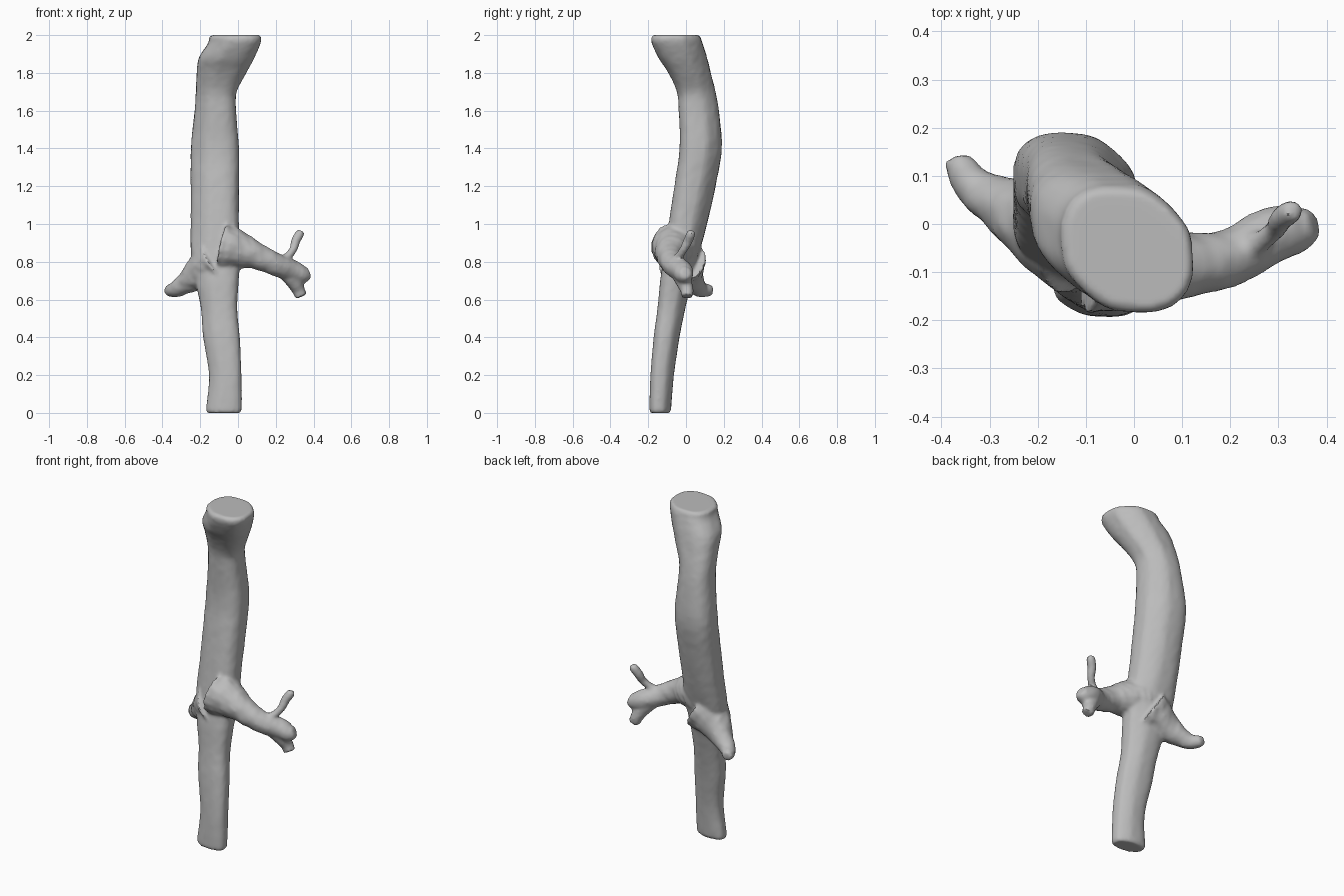
import bpy, bmesh, math, random
from mathutils import Vector

random.seed(4)
if "Cube" in bpy.data.objects:
    bpy.data.objects.remove(bpy.data.objects["Cube"])

bark = bpy.data.materials.new("grey_bark")
bark.use_nodes = True
colour = (0.5, 0.5, 0.5, 1)
bark.diffuse_color = colour
bark.node_tree.nodes["Principled BSDF"].inputs["Base Color"].default_value = colour


def spline(rows, steps=5):
    """Smooth curve through rows of numbers."""
    rows = [Vector(r) for r in rows]
    out = []
    for i in range(len(rows) - 1):
        a, b, c, d = rows[max(i - 1, 0)], rows[i], rows[i + 1], rows[min(i + 2, len(rows) - 1)]
        for k in range(steps):
            t = k / steps
            out.append(b + (c - a) * t / 2 + (a * 2 - b * 5 + c * 4 - d) * t * t / 2
                       + (b * 3 - a - c * 3 + d) * t ** 3 / 2)
    return out + [rows[-1]]


def loft(bm, rings):
    """Skin a closed tube over rings of points."""
    rings = [[bm.verts.new(p) for p in ring] for ring in rings]
    n = len(rings[0])
    for a, b in zip(rings, rings[1:]):
        for i in range(n):
            j = (i + 1) % n
            bm.faces.new((a[i], a[j], b[j], b[i]))
    bm.faces.new(rings[0][::-1])
    bm.faces.new(rings[-1])


def trunk_ring(row, n=32):
    z, x0, x1, y0, y1 = row
    ring = []
    for i in range(n):
        a = math.tau * i / n
        c, s = math.cos(a), math.sin(a)
        r = (1.04 - 0.2 * c * s) if c * s > 0 else 1.04 - 0.25 * c * s
        r = 1 + (r - 1) * abs(math.sin(2 * a)) + random.uniform(-0.012, 0.012)
        ring.append(((x0 + x1 + (x1 - x0) * c * r) / 2,
                     (y0 + y1 + (y1 - y0) * s * r) / 2, z))
    return ring


def branch(bm, rows, n=16):
    path = spline([r[:3] for r in rows])
    radii = spline([(r[3], 0, 0) for r in rows])
    rings = []
    for i, p in enumerate(path):
        way = (path[min(i + 1, len(path) - 1)] - path[max(i - 1, 0)]).normalized()
        u = way.cross(Vector((0.3, 1, 0.1))).normalized()
        v = way.cross(u)
        rings.append([p + (u * math.cos(math.tau * k / n) + v * math.sin(math.tau * k / n))
                      * radii[i].x * random.uniform(0.95, 1.05) for k in range(n)])
    loft(bm, rings)


bm = bmesh.new()

# Bowed trunk: height, then left/right and front/back limits
trunk = [
    (0, -.16, .01, -.185, -.09), (.02, -.168, .018, -.192, -.08),
    (.2, -.152, .017, -.187, -.065), (.4, -.183, .008, -.17, -.035),
    (.55, -.195, -.005, -.15, -.005), (.7, -.225, .002, -.135, .03),
    (.85, -.248, .012, -.112, .07), (1, -.248, .003, -.09, .11),
    (1.2, -.248, .003, -.06, .155), (1.4, -.248, .003, -.032, .188),
    (1.6, -.228, -.012, -.037, .172), (1.7, -.222, -.008, -.047, .155),
    (1.8, -.217, .042, -.092, .13), (1.88, -.205, .085, -.145, .11),
    (1.96, -.155, .118, -.18, .085), (1.99, -.15, .12, -.18, .075),
    (2, -.135, .112, -.17, .068)]
loft(bm, [trunk_ring(r) for r in spline(trunk)])

# Left branch with its broken end, lower stub and upright twig
branch(bm, [(-.08, -.06, .88, .13), (.01, -.075, .86, .1), (.1, -.085, .83, .072),
            (.2, -.07, .785, .06), (.28, -.025, .755, .058),
            (.34, -.01, .735, .05), (.375, 0, .745, .03)])
branch(bm, [(.25, -.04, .75, .045), (.3, -.01, .69, .042), (.32, .005, .65, .035),
            (.335, .005, .615, .033)])
branch(bm, [(.22, -.06, .79, .035), (.265, -.035, .83, .023), (.295, -.01, .87, .022),
            (.305, .01, .91, .025), (.325, .025, .945, .025), (.332, .03, .965, .02)])

# Right knot branch
branch(bm, [(-.12, -.02, .8, .13), (-.2, .005, .745, .092), (-.27, .04, .69, .06),
            (-.33, .075, .655, .043), (-.36, .12, .648, .033), (-.367, .14, .645, .024)])

mesh = bpy.data.meshes.new("tree_trunk")
bmesh.ops.recalc_face_normals(bm, faces=bm.faces)
bm.to_mesh(mesh)
bm.free()
mesh.materials.append(bark)
tree = bpy.data.objects.new("tree_trunk", mesh)
bpy.context.collection.objects.link(tree)

# Fuse the limbs into one skin and soften the joints
remesh = tree.modifiers.new("fuse", 'REMESH')
remesh.mode = 'VOXEL'
remesh.voxel_size = 0.01
remesh.use_smooth_shade = True
soften = tree.modifiers.new("soften", 'SMOOTH')
soften.factor = 0.5
soften.iterations = 5
bpy.context.view_layer.objects.active = tree
tree.select_set(True)
for name in ("fuse", "soften"):
    bpy.ops.object.modifier_apply(modifier=name)
bpy.ops.object.shade_smooth_by_angle(angle=math.radians(40))
